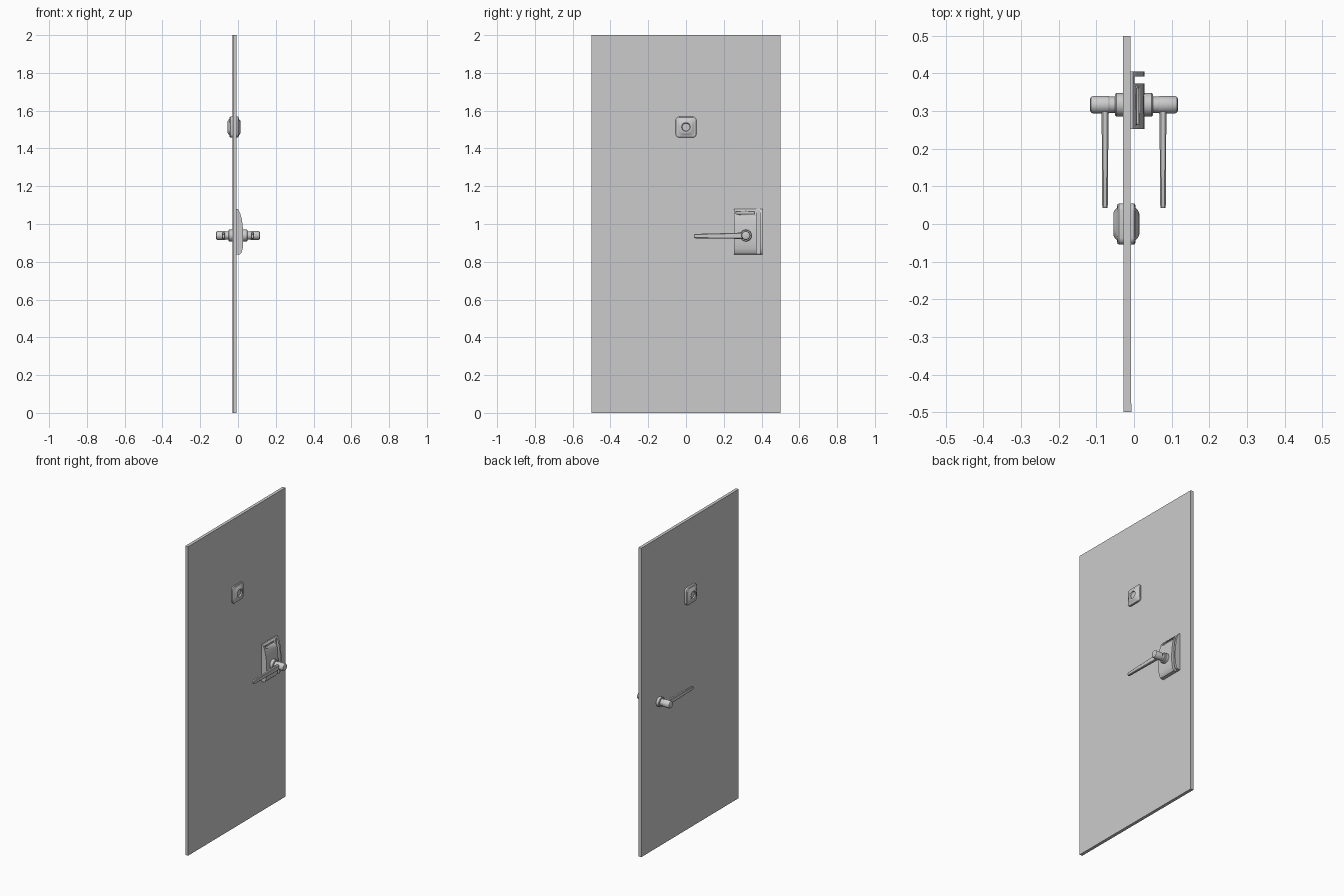
import bpy, bmesh
from math import sin, cos, pi, radians

if "Cube" in bpy.data.objects:
    bpy.data.objects.remove(bpy.data.objects["Cube"])


def finish(name, bm, smooth=True):
    bmesh.ops.recalc_face_normals(bm, faces=bm.faces)
    me = bpy.data.meshes.new(name)
    bm.to_mesh(me)
    bm.free()
    ob = bpy.data.objects.new(name, me)
    bpy.context.collection.objects.link(ob)
    if smooth:
        bpy.ops.object.select_all(action='DESELECT')
        ob.select_set(True)
        bpy.context.view_layer.objects.active = ob
        bpy.ops.object.shade_smooth_by_angle(angle=radians(30))
    return ob


def skin(bm, loops):
    # bridge successive vertex loops and cap both ends
    rings = [[bm.verts.new(p) for p in loop] for loop in loops]
    for a, b in zip(rings, rings[1:]):
        for i in range(len(a)):
            j = (i + 1) % len(a)
            bm.faces.new((a[i], a[j], b[j], b[i]))
    bm.faces.new(rings[0])
    bm.faces.new(rings[-1])


def stack(name, origin, side, rings):
    # rounded squares (half size, corner radius, depth) lofted along x
    ox, oy, oz = origin
    loops = []
    for half, rad, depth in rings:
        loop = []
        for k in range(32):
            a = (k + 0.5) * pi / 16
            sy, sz = (1 if cos(a) > 0 else -1), (1 if sin(a) > 0 else -1)
            loop.append((ox + side * depth,
                         oy + sy * (half - rad) + rad * cos(a),
                         oz + sz * (half - rad) + rad * sin(a)))
        loops.append(loop)
    bm = bmesh.new()
    skin(bm, loops)
    return finish(name, bm)


def extrude_y(name, profile, y0, y1):
    bm = bmesh.new()
    skin(bm, [[(x, y, z) for x, z in profile] for y in (y0, y1)])
    return finish(name, bm)


def box(name, lo, hi):
    return extrude_y(name, [(lo[0], lo[2]), (hi[0], lo[2]), (hi[0], hi[2]), (lo[0], hi[2])], lo[1], hi[1])


# door slab, very slightly turned
slab = box("door_slab", (-0.01, -0.5, 0), (0.01, 0.5, 2))
slab.location.x = -0.0185
slab.rotation_euler.z = 0.0025

# card lock housing: curved panel, swipe slot and outer rail
lock = [(-0.012, 0.838), (0.012, 0.840), (0.020, 0.851), (0.025, 0.872), (0.0275, 0.90), (0.0275, 0.95),
        (0.025, 0.99), (0.020, 1.025), (0.012, 1.056), (0.003, 1.074), (-0.003, 1.08), (-0.012, 1.08)]
panel = extrude_y("lock_panel", lock, 0.253, 0.373)
extrude_y("lock_slot_floor", [(min(x, 0.001), z) for x, z in lock if x <= 0.012], 0.373, 0.392)
extrude_y("lock_rail", lock, 0.392, 0.405)
cutter = box("lock_groove_cutter", (0.001, 0.266, 1.053), (0.05, 0.362, 1.067))
cutter.hide_render = True
cutter.hide_viewport = True
cut = panel.modifiers.new("groove", 'BOOLEAN')
cut.operation = 'DIFFERENCE'
cut.object = cutter

for side, label in ((1, "outer"), (-1, "inner")):
    # deadbolt rosette with recessed round centre
    stack("deadbolt_" + label, (-0.0205, 0, 1.513), side,
          [(0.055, 0.02, 0), (0.055, 0.02, 0.020), (0.052, 0.021, 0.0235), (0.043, 0.022, 0.025),
           (0.038, 0.025, 0.030), (0.031, 0.031, 0.034), (0.028, 0.028, 0.0345),
           (0.023, 0.023, 0.033), (0.020, 0.020, 0.026)])
    # turned handle hub
    hub = [(0.031, 0.005), (0.031, 0.047), (0.028, 0.050), (0.0215, 0.050), (0.0215, 0.065),
           (0.0235, 0.068), (0.0235, 0.109), (0.021, 0.114), (0.016, 0.1165)]
    stack("handle_hub_" + label, (0, 0.317, 0.939), side, [(r, r, d) for r, d in hub])
    # tapering lever bar with chamfered section
    bm = bmesh.new()
    loops = []
    for y, w, h, z in ((0.317, 0.0090, 0.017, 0.938), (0.18, 0.0085, 0.014, 0.937),
                       (0.05, 0.0075, 0.0115, 0.936), (0.042, 0.0060, 0.009, 0.936)):
        c = 0.0035
        outline = [(w, h - c), (w - c, h), (c - w, h), (-w, h - c),
                   (-w, c - h), (c - w, -h), (w - c, -h), (w, c - h)]
        loops.append([(side * 0.077 + dx, y, z + dz) for dx, dz in outline])
    skin(bm, loops)
    finish("lever_" + label, bm)
